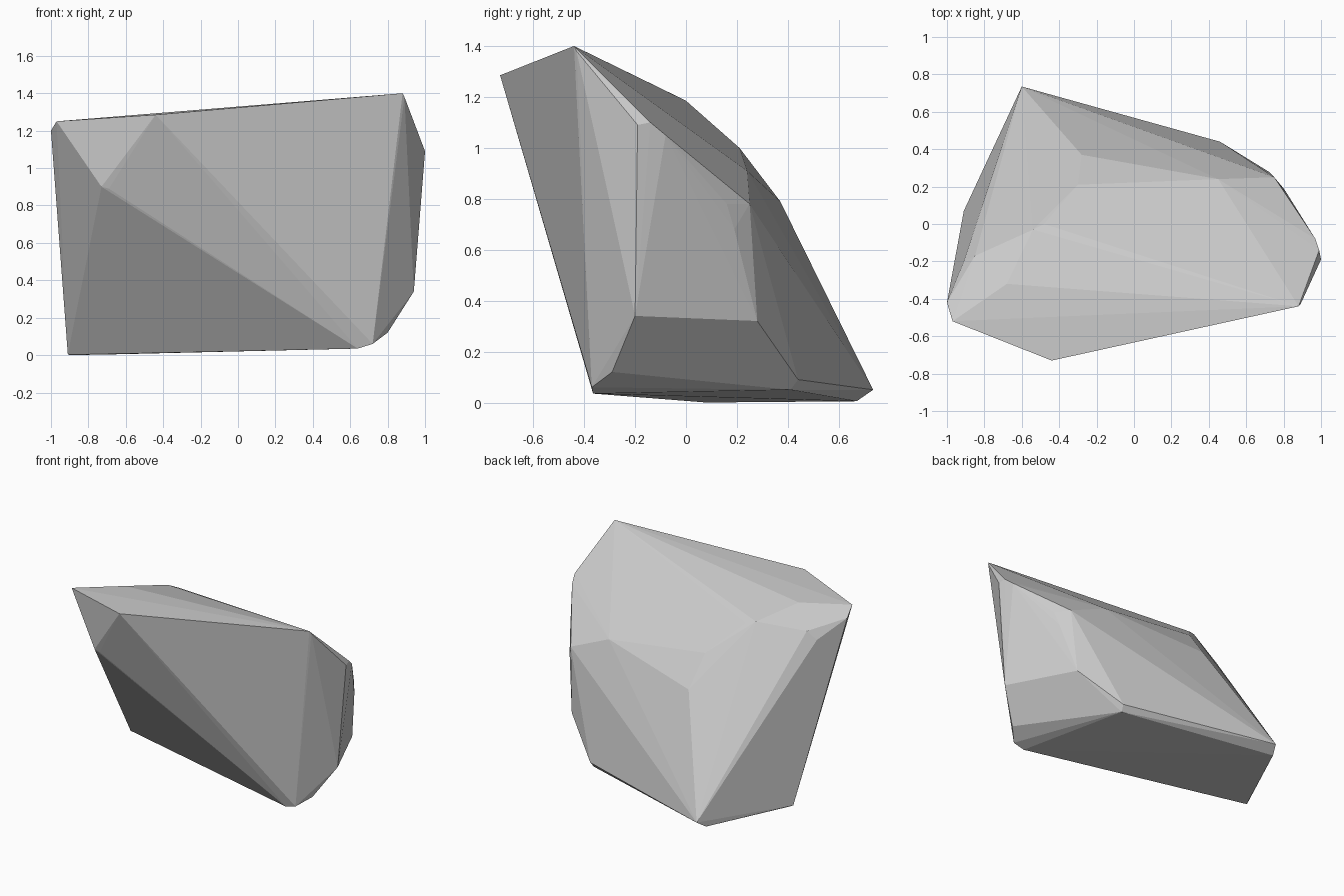
import bpy, bmesh

# Corner points of the chiselled rock, grouped by region
crown = [(-0.44, -0.73, 1.285), (0.88, -0.44, 1.40), (0.89, -0.43, 1.38),
         (-0.97, -0.52, 1.25), (-1.0, -0.42, 1.20), (-0.68, -0.32, 1.265)]
front = [(-0.73, -0.60, 0.90), (-0.69, -0.60, 0.89)]
left = [(-0.91, -0.20, 1.10), (-0.85, -0.17, 1.16)]
back_ridge = [(-0.54, -0.03, 1.20), (-0.48, 0.0, 1.185), (-0.30, 0.21, 1.0),
              (-0.28, 0.37, 0.79), (0.45, 0.24, 0.91), (0.66, 0.24, 0.82)]
right = [(1.0, -0.19, 1.09), (0.99, -0.14, 1.10), (0.97, -0.08, 1.05),
         (0.82, 0.16, 0.78), (0.80, 0.19, 0.68), (0.75, 0.25, 0.78),
         (0.94, -0.20, 0.34), (0.72, 0.28, 0.32)]
base = [(-0.91, 0.07, 0.005), (-0.90, 0.08, 0.0), (-0.60, 0.735, 0.05),
        (-0.63, 0.67, 0.005), (0.46, 0.44, 0.09), (0.45, 0.41, 0.05),
        (0.64, -0.365, 0.035), (0.72, -0.37, 0.06), (0.80, -0.29, 0.12)]

# Wrap the corners in a convex shell and merge nearly flat facets
bm = bmesh.new()
for p in crown + front + left + back_ridge + right + base:
    bm.verts.new(p)
res = bmesh.ops.convex_hull(bm, input=bm.verts)
loose = [v for v in bm.verts if not v.link_faces]
bmesh.ops.delete(bm, geom=loose, context='VERTS')
bmesh.ops.dissolve_limit(bm, angle_limit=0.02, verts=bm.verts, edges=bm.edges)
bmesh.ops.recalc_face_normals(bm, faces=bm.faces)

mesh = bpy.data.meshes.new("rock")
bm.to_mesh(mesh)
bm.free()
rock = bpy.data.objects.new("rock", mesh)
bpy.context.collection.objects.link(rock)
